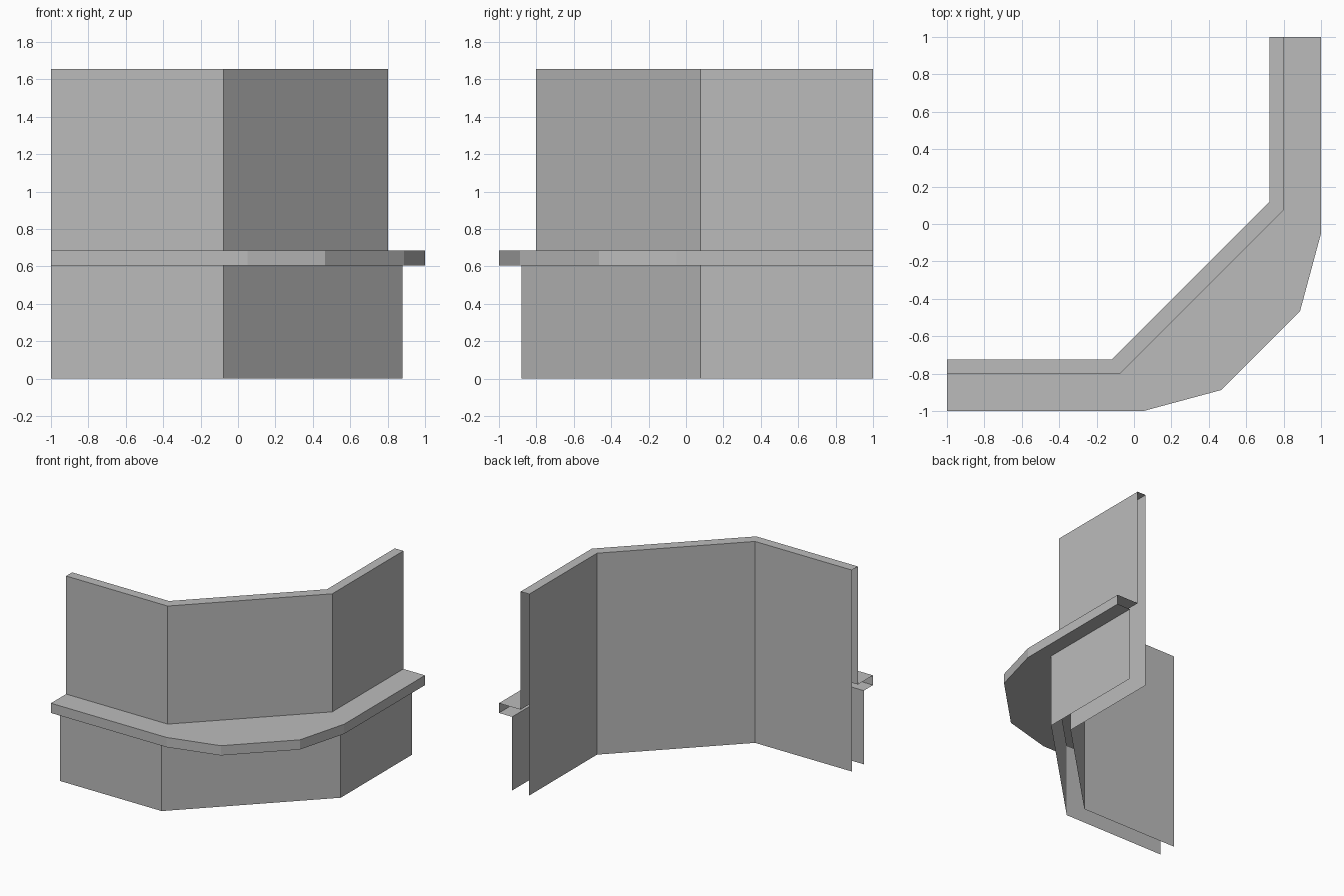
import bpy
import bmesh

cube = bpy.data.objects.get("Cube")
if cube:
    bpy.data.objects.remove(cube, do_unlink=True)

grey = bpy.data.materials.new("plain_grey")
grey.use_nodes = True
colour = (0.5, 0.5, 0.5, 1)
grey.diffuse_color = colour
grey.node_tree.nodes["Principled BSDF"].inputs["Base Color"].default_value = colour

# Heights
TOP, LEDGE_TOP, LEDGE_BOTTOM = 1.655, 0.685, 0.605


def mirrored(half):
    """Complete a plan path across the diagonal symmetry line."""
    return half + [(-y, -x) for x, y in reversed(half)]


# Plan paths, from the right end round to the back end
inner = mirrored([(-1, -0.725), (-0.12, -0.725)])
upper = mirrored([(-1, -0.803), (-0.077, -0.803)])
lower = mirrored([(-1, -0.88), (-0.077, -0.88)])
rim = mirrored([(-1, -1), (0.05, -1), (0.465, -0.888)])


def add_object(name, faces):
    bm = bmesh.new()
    for points in faces:
        bm.faces.new([bm.verts.new(p) for p in points])
    bmesh.ops.remove_doubles(bm, verts=bm.verts, dist=0.0001)
    mesh = bpy.data.meshes.new(name)
    bm.to_mesh(mesh)
    bm.free()
    mesh.materials.append(grey)
    bpy.context.collection.objects.link(bpy.data.objects.new(name, mesh))


def wall(name, path, z0, z1):
    """Upright sheet along a path, facing the right of its direction."""
    add_object(name, [[(*a, z0), (*b, z0), (*b, z1), (*a, z1)]
                      for a, b in zip(path, path[1:])])


def plate(name, outer, inside, z, up=True):
    """Flat band between two paths: two straight arms and a corner piece."""
    faces = [outer[:2] + inside[1::-1],
             outer[1:-1] + inside[2:0:-1],
             outer[-2:] + inside[:1:-1]]
    add_object(name, [[(*p, z) for p in (f if up else f[::-1])] for f in faces])


# Walls, open at the ends and underneath
wall("back_wall", inner[::-1], 0, TOP)
wall("upper_front_wall", upper, LEDGE_TOP, TOP)
wall("lower_front_wall", lower, 0, LEDGE_BOTTOM)
plate("wall_cap", upper, inner, TOP)

# Projecting ledge
plate("ledge_top", rim, upper, LEDGE_TOP)
wall("ledge_edge", rim, LEDGE_BOTTOM, LEDGE_TOP)
plate("ledge_underside", rim, lower, LEDGE_BOTTOM, up=False)
